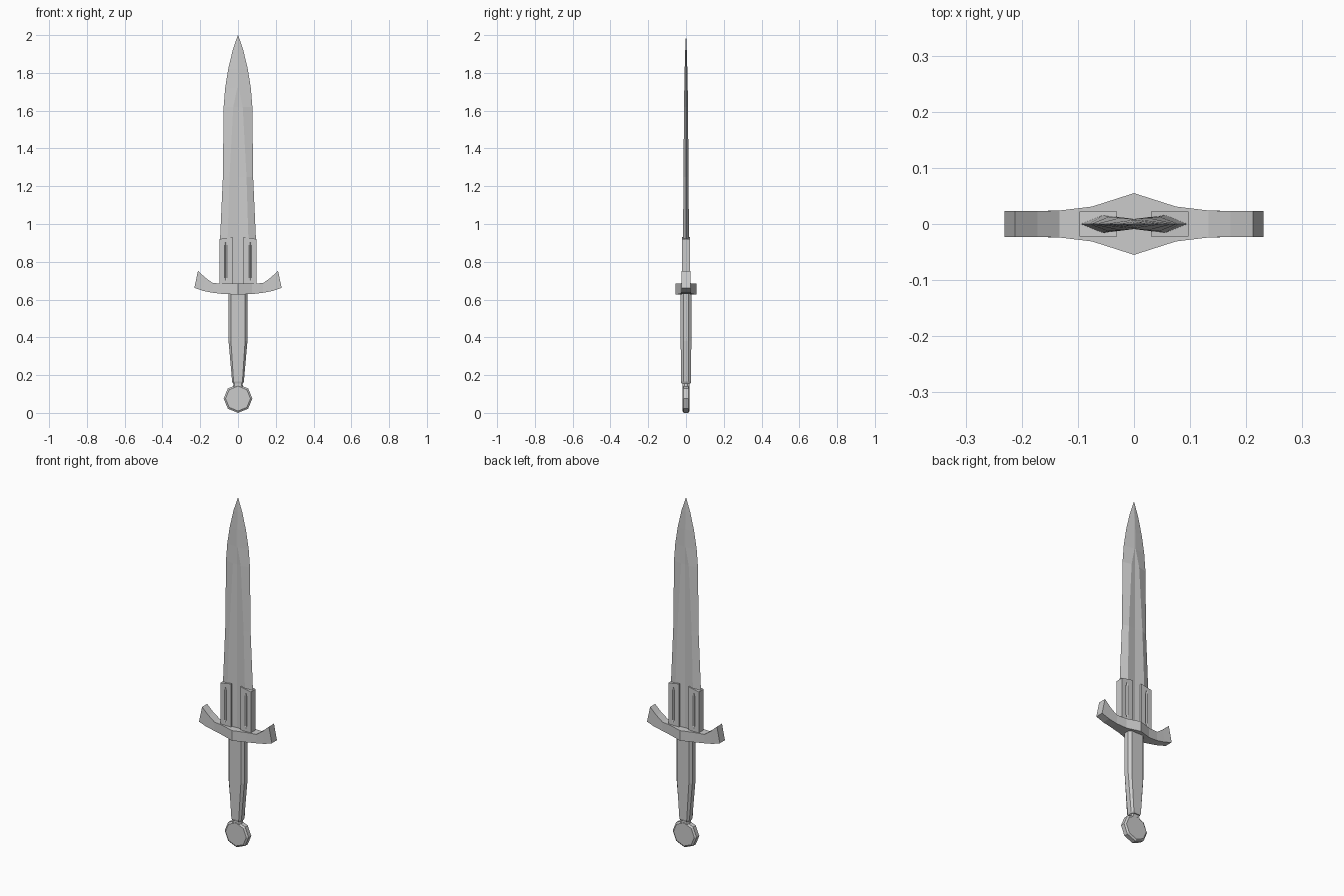
import bpy
import math

cube = bpy.data.objects.get("Cube")
if cube:
    bpy.data.objects.remove(cube, do_unlink=True)

steel = bpy.data.materials.new("plain grey")
steel.use_nodes = True
grey = (0.6, 0.6, 0.6, 1)
steel.diffuse_color = grey
steel.node_tree.nodes["Principled BSDF"].inputs["Base Color"].default_value = grey


def make(name, verts, faces):
    mesh = bpy.data.meshes.new(name)
    mesh.from_pydata(verts, [], faces)
    mesh.materials.append(steel)
    obj = bpy.data.objects.new(name, mesh)
    bpy.context.collection.objects.link(obj)
    # consistent outward normals
    import bmesh
    bm = bmesh.new()
    bm.from_mesh(mesh)
    bmesh.ops.remove_doubles(bm, verts=bm.verts, dist=0.0002)
    bmesh.ops.recalc_face_normals(bm, faces=bm.faces)
    bm.to_mesh(mesh)
    bm.free()
    return obj


def loft(name, rings):
    """Skin a stack of equal-sized rings and cap both ends."""
    n = len(rings[0])
    faces = [(k * n + i, k * n + (i + 1) % n, (k + 1) * n + (i + 1) % n, (k + 1) * n + i)
             for k in range(len(rings) - 1) for i in range(n)]
    last = (len(rings) - 1) * n
    faces += [tuple(range(n)), tuple(range(last, last + n))]
    return make(name, [v for r in rings for v in r], faces)


# Blade: sharp edges, two ridges and a central fuller that closes near the tip
def blade_ring(z, edge, ridge, thick, fuller):
    half = [(edge, 0), (ridge, thick), (0, fuller), (-ridge, thick)]
    return [(x, y, z) for x, y in half] + [(-x, -y, z) for x, y in half]


blade = [  # z, edge, ridge, ridge depth, fuller depth
    (0.66, 0.095, 0.055, 0.016, 0.009), (0.92, 0.095, 0.055, 0.016, 0.009),
    (1.25, 0.08, 0.045, 0.013, 0.008), (1.62, 0.076, 0.025, 0.011, 0.007),
    (1.72, 0.068, 0.004, 0.009, 0.009), (1.82, 0.052, 0.003, 0.007, 0.007),
    (1.92, 0.028, 0.002, 0.004, 0.004), (2.0, 0.001, 0.0005, 0.0005, 0.0005)]
loft("blade", [blade_ring(*row) for row in blade])

# Collar blocks gripping each blade edge, with a narrow groove front and back
for side, label in ((1, "left"), (-1, "right")):
    outline = [(0.03, 0.022), (0.059, 0.022), (0.065, 0.016), (0.071, 0.022), (0.097, 0.022)]
    outline += [(x, -y) for x, y in reversed(outline)]
    flat = [(x, math.copysign(0.022, y)) for x, y in outline]
    rings = []
    for z, shape in ((0.67, flat), (0.7, flat), (0.715, outline), (0.89, outline),
                     (0.905, flat), (0.92, flat)):
        rings.append([(side * x, y, z + (0.012 * (0.097 - x) / 0.067 if z > 0.91 else 0))
                      for x, y in shape])
    loft("collar_" + label, rings)

# Crossguard: pointed in the middle, with upturned flared ends
right_half = [  # x, lower z, upper x, upper z, half depth
    (0, 0.627, 0, 0.685, 0.055), (0.075, 0.629, 0.075, 0.685, 0.031),
    (0.133, 0.636, 0.133, 0.687, 0.024), (0.185, 0.646, 0.172, 0.715, 0.023),
    (0.231, 0.662, 0.212, 0.752, 0.023)]
stations = [(-a, b, -c, d, e) for a, b, c, d, e in reversed(right_half[1:])] + right_half
loft("crossguard", [[(a, -e, b), (a, e, b), (c, e, d), (c, -e, d)]
                    for a, b, c, d, e in stations])


# Grip: eight-sided handle tapering to the pommel
def grip_ring(z, w, d):
    quarter = [(w, d * 0.5), (w * 0.75, d), (-w * 0.75, d), (-w, d * 0.5)]
    return [(x, y, z) for x, y in quarter] + [(-x, -y, z) for x, y in quarter]


loft("grip", [grip_ring(*row) for row in (
    (0.155, 0.026, 0.024), (0.165, 0.031, 0.027), (0.38, 0.05, 0.028), (0.64, 0.05, 0.028))])
loft("neck", [grip_ring(0.13, 0.03, 0.018), grip_ring(0.16, 0.022, 0.018)])


# Pommel: octagonal disc with bevelled rims
def disc_ring(y, r):
    return [(r * math.sin(i * math.pi / 4), y, 0.076 + r * math.cos(i * math.pi / 4))
            for i in range(8)]


loft("pommel", [disc_ring(*row) for row in (
    (-0.019, 0.066), (-0.012, 0.076), (0.012, 0.076), (0.019, 0.066))])
